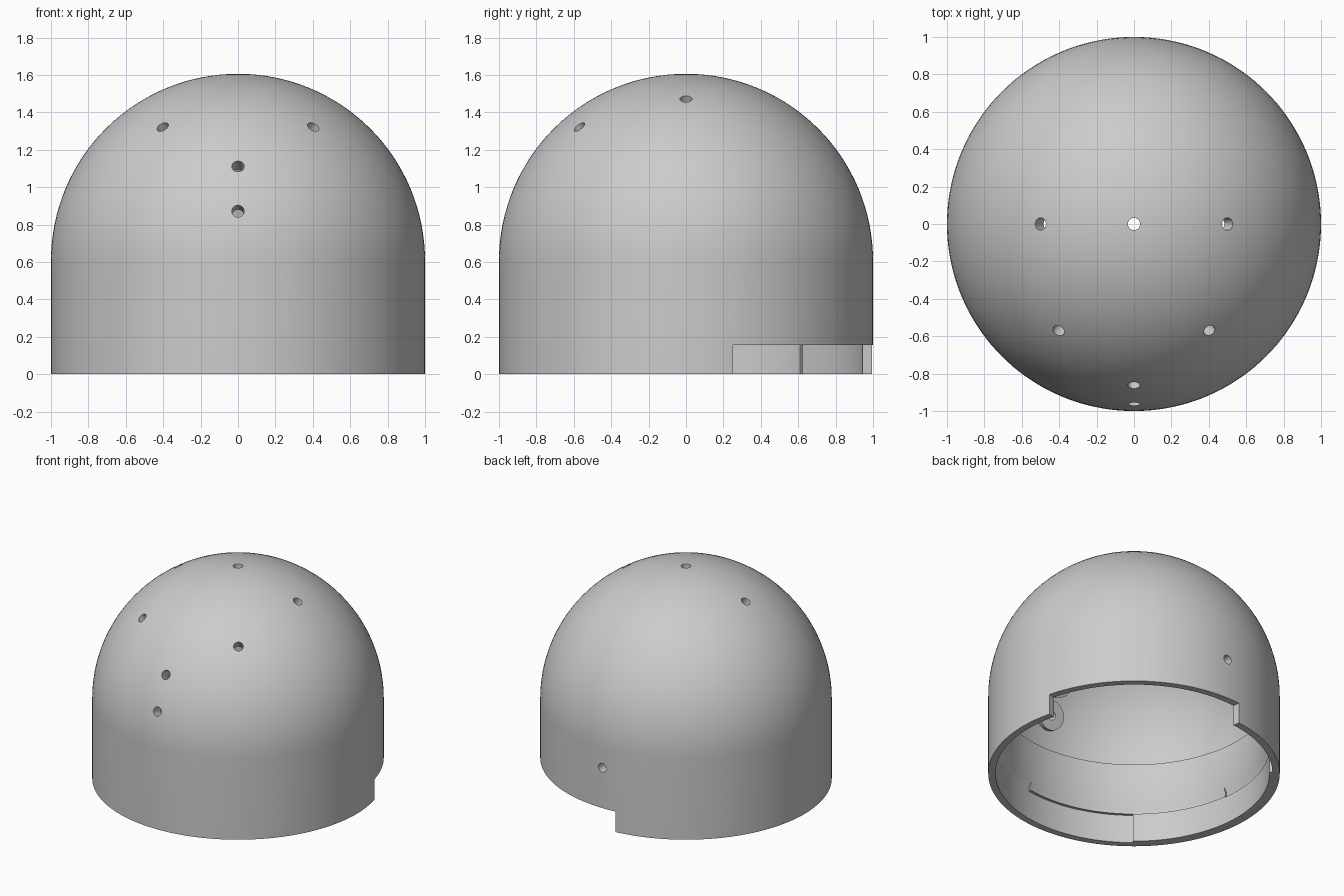
import bpy, bmesh
from math import sin, cos, pi, radians
from mathutils import Vector, Matrix

cube = bpy.data.objects.get("Cube")
if cube:
    bpy.data.objects.remove(cube, do_unlink=True)

SPRING = 0.606      # height where the cylinder becomes the dome
OUTER, THIN, THICK = 1.0, 0.95, 0.93    # outer radius, inner radii
SEGMENTS = 144
ARC = 32

grey = bpy.data.materials.new("plain_grey")
grey.use_nodes = True
grey.diffuse_color = (0.6, 0.6, 0.6, 1)
grey.node_tree.nodes["Principled BSDF"].inputs["Base Color"].default_value = (0.6, 0.6, 0.6, 1)


def make_object(name, bm):
    bmesh.ops.recalc_face_normals(bm, faces=bm.faces)
    mesh = bpy.data.meshes.new(name)
    bm.to_mesh(mesh)
    bm.free()
    mesh.materials.append(grey)
    obj = bpy.data.objects.new(name, mesh)
    bpy.context.collection.objects.link(obj)
    return obj


def lathe(name, profile):
    bm = bmesh.new()
    verts = [bm.verts.new((r, 0, z)) for r, z in profile]
    edges = [bm.edges.new(pair) for pair in zip(verts, verts[1:])]
    bmesh.ops.spin(bm, geom=verts + edges, cent=(0, 0, 0), axis=(0, 0, 1),
                   angle=2 * pi, steps=SEGMENTS, use_merge=False)
    bmesh.ops.remove_doubles(bm, verts=bm.verts, dist=0.0002)
    return make_object(name, bm)


def sector(name, start, end, section):
    """Section of (radius, height) points swept between two angles in degrees."""
    steps = int((end - start) / 2.5)
    bm = bmesh.new()
    rings = []
    for i in range(steps + 1):
        a = radians(start + (end - start) * i / steps)
        rings.append([bm.verts.new((r * cos(a), r * sin(a), z)) for r, z in section])
    count = len(section)
    for a, b in zip(rings, rings[1:]):
        for k in range(count):
            n = (k + 1) % count
            bm.faces.new((a[k], a[n], b[n], b[k]))
    bm.faces.new(rings[0])
    bm.faces.new(rings[-1])
    return make_object(name, bm)


def block(r_in, r_out, low, high):
    return [(r_in, low), (r_out, low), (r_out, high), (r_in, high)]


def chamfered(r_out, low, high):
    """Groove section whose top slopes inward to clear the wall."""
    return [(0.8, low), (r_out, low), (r_out, high), (r_out - 0.04, high + 0.07), (0.8, high + 0.07)]


def rod(name, centre, direction, radius, length):
    bm = bmesh.new()
    turn = Vector(direction).to_track_quat('Z', 'Y').to_matrix().to_4x4()
    bmesh.ops.create_cone(bm, cap_ends=True, segments=40, radius1=radius, radius2=radius,
                          depth=length, matrix=Matrix.Translation(centre) @ turn)
    return make_object(name, bm)


def combine(target, tool, operation='DIFFERENCE'):
    mod = target.modifiers.new("combine", 'BOOLEAN')
    mod.operation, mod.solver, mod.object = operation, 'EXACT', tool
    bpy.context.view_layer.objects.active = target
    bpy.ops.object.modifier_apply(modifier=mod.name)
    bpy.data.objects.remove(tool, do_unlink=True)


def arc(radius):
    return [(radius * sin(pi / 2 * i / ARC), SPRING + radius * cos(pi / 2 * i / ARC))
            for i in range(ARC + 1)]


# Thin dome on a slightly thicker cylinder wall
profile = arc(OUTER) + [(OUTER, 0), (THICK, 0), (THICK, SPRING)] + arc(THIN)[::-1]
shell = lathe("dome_shell", profile)

# Locking groove, shallow groove over the tab, thinner wall and open notch
combine(shell, sector("groove_cutter", 279.4, 548, chamfered(THIN, 0.21, 0.25)))
combine(shell, sector("tab_cutter", 187, 280.4, chamfered(0.94, 0.216, 0.245)))
combine(shell, sector("wall_cutter", 230.4, 499, block(0.8, THIN, -0.1, 0.215)))
combine(shell, sector("notch_cutter", 14.6, 96, block(0.7, 1.2, -0.1, 0.155)))

# Flat round bosses inside the dome, each with a hole through it
hole_spots = [(0, 0), (0, -0.863), (0, -0.964)]
for side in (-1, 1):
    hole_spots += [(side * 0.5, 0), (side * 0.403, -0.57)]
directions = [Vector((x, y, (1 - x * x - y * y) ** 0.5)) for x, y in hole_spots]
centre = Vector((0, 0, SPRING))
for d in directions:
    combine(shell, rod("boss", centre + d * 0.94, d, 0.105, 0.06), 'UNION')
for d in directions:
    combine(shell, rod("hole_cutter", centre + d * 0.95, d, 0.033, 0.3))

# Cable hole in the back wall
combine(shell, rod("back_hole_cutter", (0, 0.95, 0.46), (0, 1, 0), 0.033, 0.3))

bpy.ops.object.select_all(action='DESELECT')
shell.select_set(True)
bpy.context.view_layer.objects.active = shell
bpy.ops.object.shade_smooth_by_angle(angle=radians(30))
